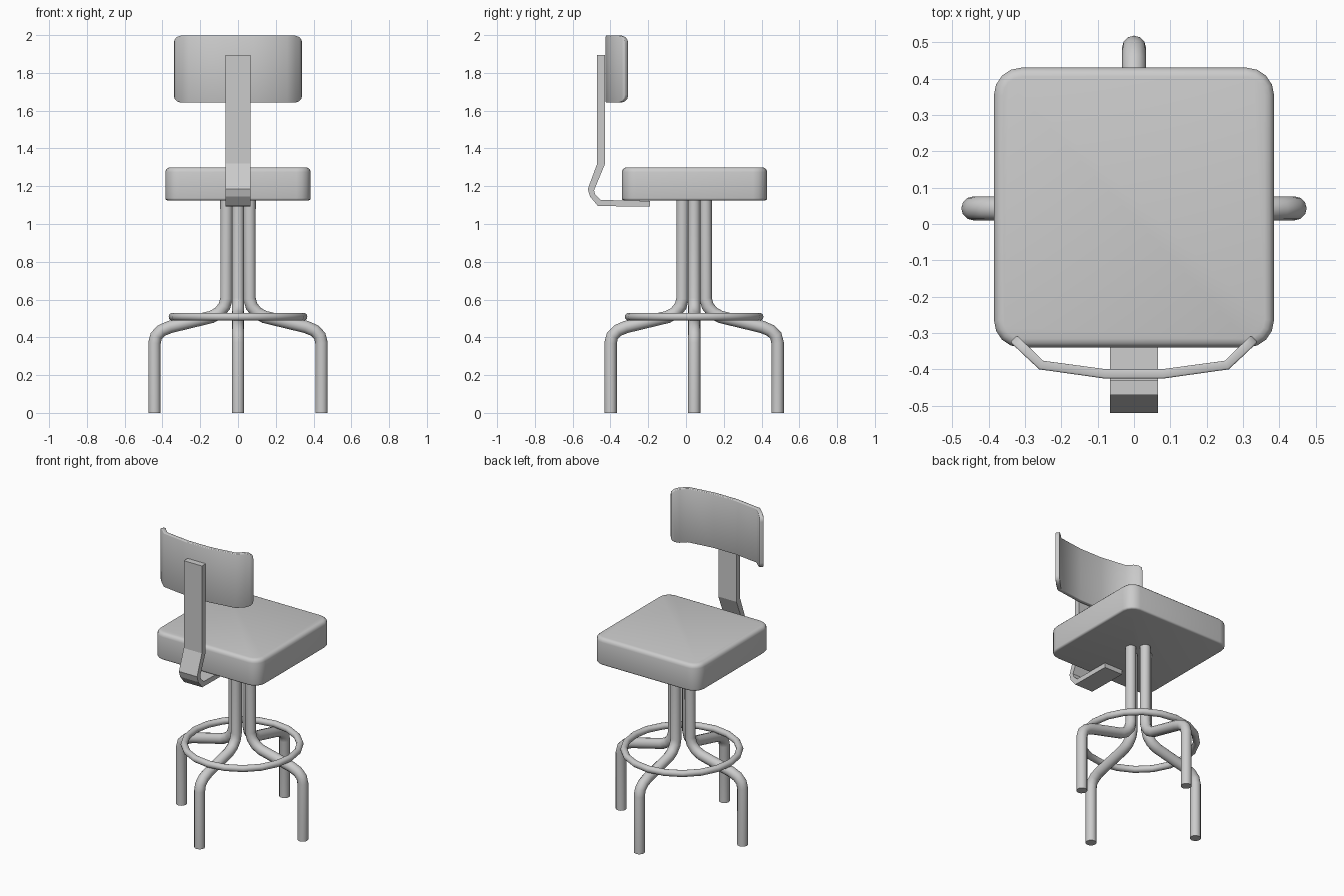
import bpy, bmesh, math
from mathutils import Vector

if "Cube" in bpy.data.objects:
    bpy.data.objects.remove(bpy.data.objects["Cube"], do_unlink=True)

GREY = (0.6, 0.6, 0.6, 1)
grey = bpy.data.materials.new("light_grey")
grey.use_nodes = True
grey.diffuse_color = GREY
grey.node_tree.nodes["Principled BSDF"].inputs["Base Color"].default_value = GREY

CENTRE_Y = 0.043


def finish(obj, angle=50):
    """Bake curves and modifiers into the mesh, colour it and shade it."""
    bpy.ops.object.select_all(action='DESELECT')
    obj.select_set(True)
    bpy.context.view_layer.objects.active = obj
    bpy.ops.object.convert(target='MESH')
    obj = bpy.context.object
    obj.data.materials.clear()
    obj.data.materials.append(grey)
    if angle:
        bpy.ops.object.shade_smooth_by_angle(angle=math.radians(angle))
    return obj


def from_bmesh(name, bm):
    bmesh.ops.recalc_face_normals(bm, faces=bm.faces)
    mesh = bpy.data.meshes.new(name)
    bm.to_mesh(mesh)
    bm.free()
    obj = bpy.data.objects.new(name, mesh)
    bpy.context.collection.objects.link(obj)
    return obj


def tube(name, points, radius, closed=False):
    curve = bpy.data.curves.new(name, 'CURVE')
    curve.dimensions = '3D'
    curve.bevel_depth = radius
    curve.bevel_resolution = 4
    curve.use_fill_caps = True
    spline = curve.splines.new('POLY')
    spline.points.add(len(points) - 1)
    for p, co in zip(spline.points, points):
        p.co = (*co, 1)
    spline.use_cyclic_u = closed
    obj = bpy.data.objects.new(name, curve)
    bpy.context.collection.objects.link(obj)
    return finish(obj)


# Four bent legs, each a column that sweeps out and down to the floor
leg_path = [(0.061, 1.13), (0.061, 0.605), (0.072, 0.565), (0.1, 0.53), (0.14, 0.508),
            (0.36, 0.455), (0.405, 0.436), (0.433, 0.408), (0.442, 0.37), (0.442, 0)]
for name, dx, dy in (("left_leg", 1, 0), ("right_leg", -1, 0),
                     ("back_leg", 0, 1), ("front_leg", 0, -1)):
    tube(name, [(r * dx, CENTRE_Y + r * dy, z) for r, z in leg_path], 0.033)

# Foot ring
steps = [math.tau * i / 20 for i in range(20)]
tube("foot_ring", [(0.346 * math.cos(a), CENTRE_Y + 0.346 * math.sin(a), 0.509)
                   for a in steps], 0.021, closed=True)

# Padded seat: rounded corners, then softened top and bottom rims
bm = bmesh.new()
bmesh.ops.create_cube(bm, size=1)
bmesh.ops.scale(bm, verts=bm.verts, vec=(0.77, 0.77, 0.175))
bmesh.ops.translate(bm, verts=bm.verts, vec=(0, 0.045, 1.2125))
upright = [e for e in bm.edges if abs(e.verts[0].co.z - e.verts[1].co.z) > 0.1]
bmesh.ops.bevel(bm, geom=upright, offset=0.075, segments=4, profile=0.5, affect='EDGES')
for direction, size in ((1, 0.025), (-1, 0.012)):
    cap = max(bm.faces, key=lambda f: f.calc_center_median().z * direction)
    bmesh.ops.bevel(bm, geom=list(cap.edges), offset=size, segments=3,
                    profile=0.5, affect='EDGES')
finish(from_bmesh("seat", bm))

# Flat bent bar that carries the backrest
bar = [(-0.47, 1.895), (-0.47, 1.32), (-0.52, 1.185), (-0.508, 1.145), (-0.466, 1.095),
       (-0.19, 1.092), (-0.19, 1.122), (-0.45, 1.127), (-0.48, 1.155), (-0.487, 1.178),
       (-0.43, 1.315), (-0.43, 1.895)]
bm = bmesh.new()
side = bm.faces.new([bm.verts.new((-0.066, y, z)) for y, z in bar])
grown = bmesh.ops.extrude_face_region(bm, geom=[side])["geom"]
bmesh.ops.translate(bm, verts=[v for v in grown if isinstance(v, bmesh.types.BMVert)],
                    vec=(0.132, 0, 0))
finish(from_bmesh("back_support", bm), angle=None)

# Curved backrest: columns of (x, y, half height), mirrored, then thickened
half = [(0.08, -0.412, 0.178), (0.255, -0.388, 0.178), (0.295, -0.35, 0.178),
        (0.316, -0.33, 0.171), (0.328, -0.318, 0.157), (0.331, -0.315, 0.135)]
columns = [(-x, y, h) for x, y, h in reversed(half)] + half
bm = bmesh.new()
strips = [[bm.verts.new((x, y, 1.82 + s * h)) for s in (-1, 1)] for x, y, h in columns]
for a, b in zip(strips, strips[1:]):
    bm.faces.new((a[0], b[0], b[1], a[1]))
back = from_bmesh("backrest", bm)
solid = back.modifiers.new("thickness", 'SOLIDIFY')
solid.thickness = 0.026
solid.offset = 0
rim = back.modifiers.new("rim", 'BEVEL')
rim.width = 0.009
rim.segments = 2
rim.limit_method = 'ANGLE'
rim.angle_limit = math.radians(60)
finish(back)
